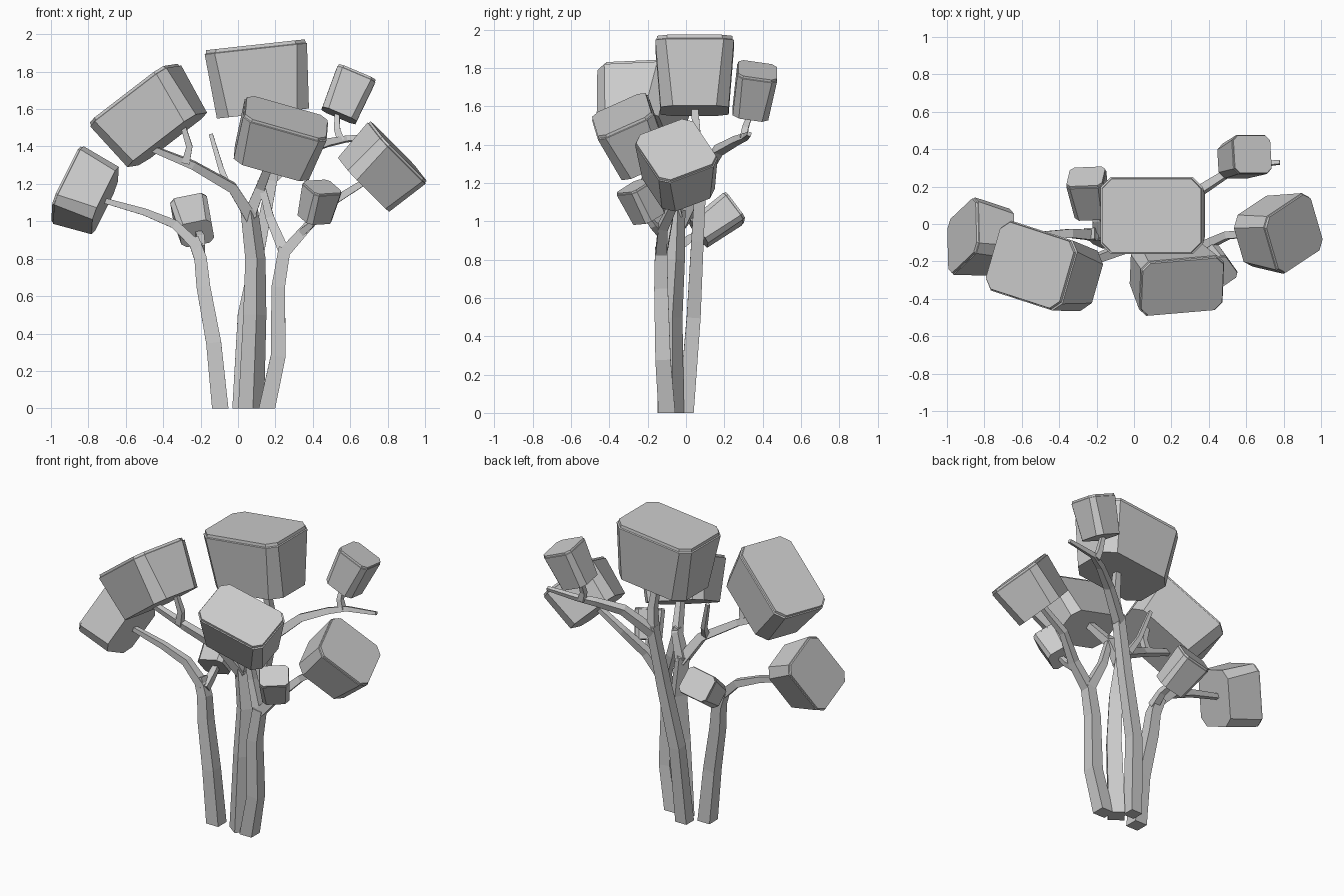
import bpy, bmesh, math
from mathutils import Vector, Matrix

if "Cube" in bpy.data.objects:
    bpy.data.objects.remove(bpy.data.objects["Cube"], do_unlink=True)

grey = bpy.data.materials.new("plain grey")
grey.use_nodes = True
color = (0.6, 0.6, 0.6, 1)
grey.diffuse_color = color
grey.node_tree.nodes["Principled BSDF"].inputs["Base Color"].default_value = color


def finish(name, bm):
    bmesh.ops.recalc_face_normals(bm, faces=bm.faces)
    mesh = bpy.data.meshes.new(name)
    bm.to_mesh(mesh)
    bm.free()
    mesh.materials.append(grey)
    obj = bpy.data.objects.new(name, mesh)
    bpy.context.collection.objects.link(obj)


def loft(bm, rings):
    """Skin a list of point rings and cap both ends."""
    rows = [[bm.verts.new(p) for p in ring] for ring in rings]
    for a, b in zip(rows, rows[1:]):
        for i in range(len(a)):
            j = (i + 1) % len(a)
            bm.faces.new((a[i], a[j], b[j], b[i]))
    bm.faces.new(rows[0])
    bm.faces.new(rows[-1])


def leaf_block(name, center, size, up, side):
    """Tapered block with cut corners and a thin rim under its top."""
    n = Vector(up).normalized()
    u = Vector(side)
    u = (u - n * u.dot(n)).normalized()
    frame = Matrix((u, n.cross(u), n)).transposed()
    w, d, h = size
    cut = 0.13 * min(w, d)

    def ring(z, inset, c):
        x, y = w / 2 - inset, d / 2 - inset
        pts = [(x, c - y), (x, y - c), (x - c, y), (c - x, y),
               (-x, y - c), (-x, c - y), (c - x, -y), (x - c, -y)]
        return [Vector(center) + frame @ Vector((px, py, z)) for px, py in pts]

    bm = bmesh.new()
    loft(bm, [ring(-h / 2, 0.05 * w, cut * 1.2), ring(h * 0.44, 0, cut),
              ring(h * 0.45, 0.012 * w, cut), ring(h / 2, 0.016 * w, cut)])
    finish(name, bm)


def limb(name, points, r0, r1, turn=45):
    """Four-sided tapering limb along a path."""
    pts = [Vector(p) for p in points]
    rings = []
    axis = (pts[1] - pts[0]).normalized()
    ref = Vector((0, 1, 0)) if abs(axis.y) < 0.8 else Vector((1, 0, 0))
    for i, p in enumerate(pts):
        t = (pts[min(i + 1, len(pts) - 1)] - pts[max(i - 1, 0)]).normalized()
        if i == 0 and p.z == 0:
            t = Vector((0, 0, 1))
        ref = (ref - t * ref.dot(t)).normalized()
        other = t.cross(ref)
        r = r0 + (r1 - r0) * i / (len(pts) - 1)
        angles = [math.radians(turn + 90 * k) for k in range(4)]
        rings.append([p + (ref * math.cos(a) + other * math.sin(a)) * r for a in angles])
    bm = bmesh.new()
    loft(bm, rings)
    finish(name, bm)


# Foliage blocks: center, size, top direction, side direction
leaf_block("top_foliage", (0.113, 0.045, 1.76), (0.55, 0.41, 0.37), (-0.11, 0, 1), (1, 0, 0.11))
leaf_block("upper_right_foliage", (-0.468, -0.24, 1.56), (0.53, 0.39, 0.31),
           (-0.575, 0.13, 0.803), (0.77, -0.25, 0.595))
leaf_block("far_right_foliage", (-0.815, -0.08, 1.155), (0.38, 0.33, 0.23),
           (-0.9, 0.15, 0.38), (0.36, 0.4, 0.85))
leaf_block("back_small_foliage", (-0.24, 0.16, 1.003), (0.2, 0.175, 0.235),
           (-0.15, 0.8, 0.58), (1, 0.1, 0.25))
leaf_block("front_foliage", (0.22, -0.28, 1.435), (0.465, 0.32, 0.28),
           (0.28, -0.4, 0.87), (0.94, 0.1, -0.31))
leaf_block("far_left_foliage", (0.765, -0.045, 1.285), (0.34, 0.38, 0.26),
           (0.72, -0.05, 0.69), (-0.3, 0.9, 0.3))
leaf_block("back_left_foliage", (0.587, 0.355, 1.677), (0.22, 0.21, 0.245),
           (0.38, 0.15, 0.9), (0.92, 0, -0.38))
leaf_block("front_small_foliage", (0.43, -0.23, 1.1), (0.18, 0.16, 0.19),
           (0.22, -0.4, 0.88), (0.8, 0.55, 0.05))

# Four trunks
limb("right_trunk", [(-0.095, -0.09, 0), (-0.13, -0.09, 0.35), (-0.185, -0.07, 0.65),
                     (-0.2, -0.06, 0.8), (-0.24, -0.05, 0.91)], 0.062, 0.042)
limb("center_trunk", [(0.07, -0.08, 0), (0.09, -0.08, 0.5), (0.093, -0.06, 0.8),
                      (0.06, -0.05, 1.06)], 0.07, 0.047, 8)
limb("left_trunk", [(0.155, -0.1, 0), (0.215, -0.12, 0.28), (0.215, -0.13, 0.65),
                    (0.25, -0.13, 0.86)], 0.062, 0.045)
limb("back_trunk", [(0.01, 0, 0), (0.035, 0.04, 0.5), (0.12, 0.06, 0.9),
                    (0.19, 0.08, 1.27)], 0.057, 0.04)

# Branches of the right trunk
limb("far_right_branch", [(-0.21, -0.06, 0.86), (-0.34, -0.05, 0.985), (-0.5, -0.06, 1.05),
                          (-0.73, -0.07, 1.115)], 0.04, 0.02)
limb("back_small_branch", [(-0.2, -0.06, 0.85), (-0.2, 0.02, 0.91), (-0.22, 0.11, 0.95)], 0.035, 0.022)

# Branches of the center trunk
limb("upper_right_branch", [(0.07, -0.05, 1.02), (-0.03, -0.12, 1.18), (-0.24, -0.2, 1.3),
                            (-0.46, -0.22, 1.39)], 0.045, 0.022)
limb("upper_right_spur", [(-0.28, -0.21, 1.31), (-0.26, -0.22, 1.4), (-0.3, -0.23, 1.53)], 0.03, 0.018)
limb("bare_stub", [(-0.06, -0.12, 1.2), (-0.09, -0.06, 1.28), (-0.145, -0.02, 1.465)], 0.026, 0.015)
limb("front_branch", [(0.06, -0.05, 1.03), (0.12, -0.08, 1.18), (0.19, -0.22, 1.36)], 0.045, 0.027)

# Branches of the left trunk
limb("inner_left_branch", [(0.25, -0.13, 0.83), (0.17, -0.09, 1.02), (0.12, -0.08, 1.22)], 0.042, 0.022)
limb("far_left_branch", [(0.245, -0.13, 0.83), (0.37, -0.12, 0.97), (0.5, -0.06, 1.1),
                         (0.69, -0.05, 1.22)], 0.042, 0.022)
limb("front_small_branch", [(0.34, -0.13, 0.94), (0.39, -0.17, 0.98), (0.42, -0.21, 1.04)], 0.028, 0.018)

# Branches of the back trunk
limb("top_branch", [(0.185, 0.075, 1.22), (0.2, 0.06, 1.38), (0.17, 0.045, 1.6)], 0.04, 0.025)
limb("back_left_branch", [(0.185, 0.08, 1.23), (0.34, 0.17, 1.37), (0.48, 0.26, 1.42),
                          (0.58, 0.31, 1.44), (0.78, 0.33, 1.455)], 0.04, 0.015)
limb("back_left_spur", [(0.55, 0.3, 1.43), (0.53, 0.31, 1.49), (0.53, 0.34, 1.57)], 0.028, 0.018)
